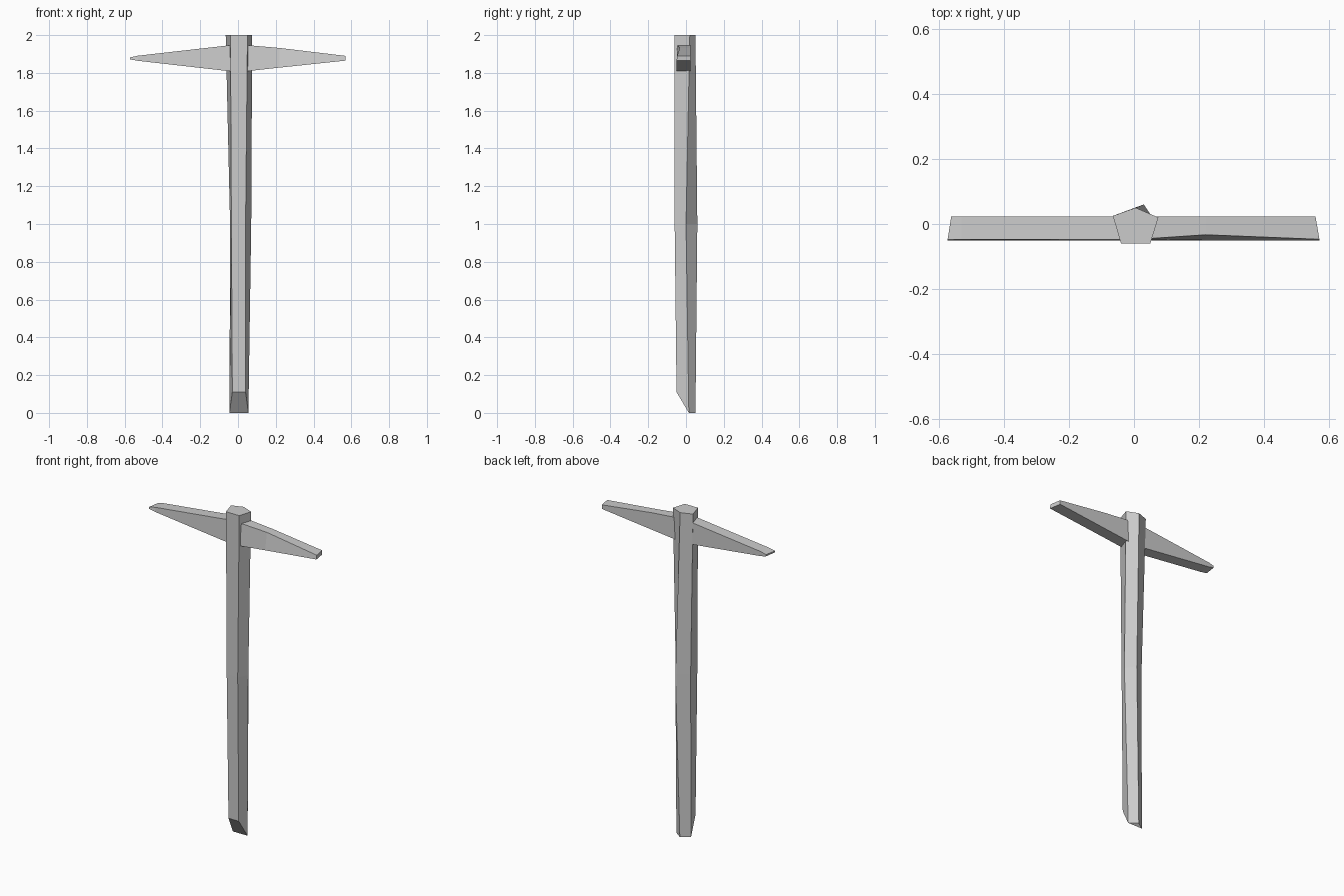
import bpy, bmesh

cube = bpy.data.objects.get("Cube")
if cube:
    bpy.data.objects.remove(cube, do_unlink=True)

grey = bpy.data.materials.new("plain grey")
grey.use_nodes = True
grey.diffuse_color = (0.6, 0.6, 0.6, 1)
grey.node_tree.nodes["Principled BSDF"].inputs["Base Color"].default_value = (0.6, 0.6, 0.6, 1)


def loft(name, rings):
    """Flat-shaded solid skinned through matching rings of points, with end caps."""
    bm = bmesh.new()
    loops = [[bm.verts.new(p) for p in ring] for ring in rings]
    for a, b in zip(loops, loops[1:]):
        for i in range(len(a)):
            j = (i + 1) % len(a)
            bm.faces.new((a[i], a[j], b[j], b[i]))
    bm.faces.new(loops[0])
    bm.faces.new(loops[-1])
    bmesh.ops.recalc_face_normals(bm, faces=bm.faces)
    mesh = bpy.data.meshes.new(name)
    bm.to_mesh(mesh)
    bm.free()
    mesh.materials.append(grey)
    obj = bpy.data.objects.new(name, mesh)
    bpy.context.collection.objects.link(obj)
    return obj


# Five-sided post: front pair, right corner, back ridge, left corner;
# the front of its foot is cut away at a slant
loft("post", [
    [(-.03, -.05, .11), (.04, -.05, .11), (.055, .015, 0), (.007, .05, 0), (-.045, .015, 0)],
    [(-.035, -.06, 1), (.04, -.06, 1), (.07, 0, 1), (.03, .06, 1), (-.042, .015, 1)],
    [(-.04, -.06, 2), (.05, -.06, 2), (.075, .02, 2), (.005, .05, 2), (-.065, .025, 2)],
])


def arm(name, side, stations):
    """Tapered crossbar arm; each station is front x, back x, bottom z, top z, top front y."""
    rings = []
    for xf, xb, low, high, yf in stations:
        rings.append([(side * xf, -.05, low), (side * xb, .023, low),
                      (side * xb, .023, high), (side * xf, yf, high)])
    loft(name, rings)


# Crossbar arms, starting inside the post
arm("crossbar_arm_left", 1, [
    (.01, .01, 1.805, 1.95, -.047),
    (.22, .22, 1.828, 1.932, -.033),
    (.57, .558, 1.865, 1.89, -.047),
])
arm("crossbar_arm_right", -1, [
    (.01, .01, 1.805, 1.95, -.047),
    (.53, .53, 1.864, 1.891, -.047),
    (.573, .562, 1.872, 1.882, -.048),
])
